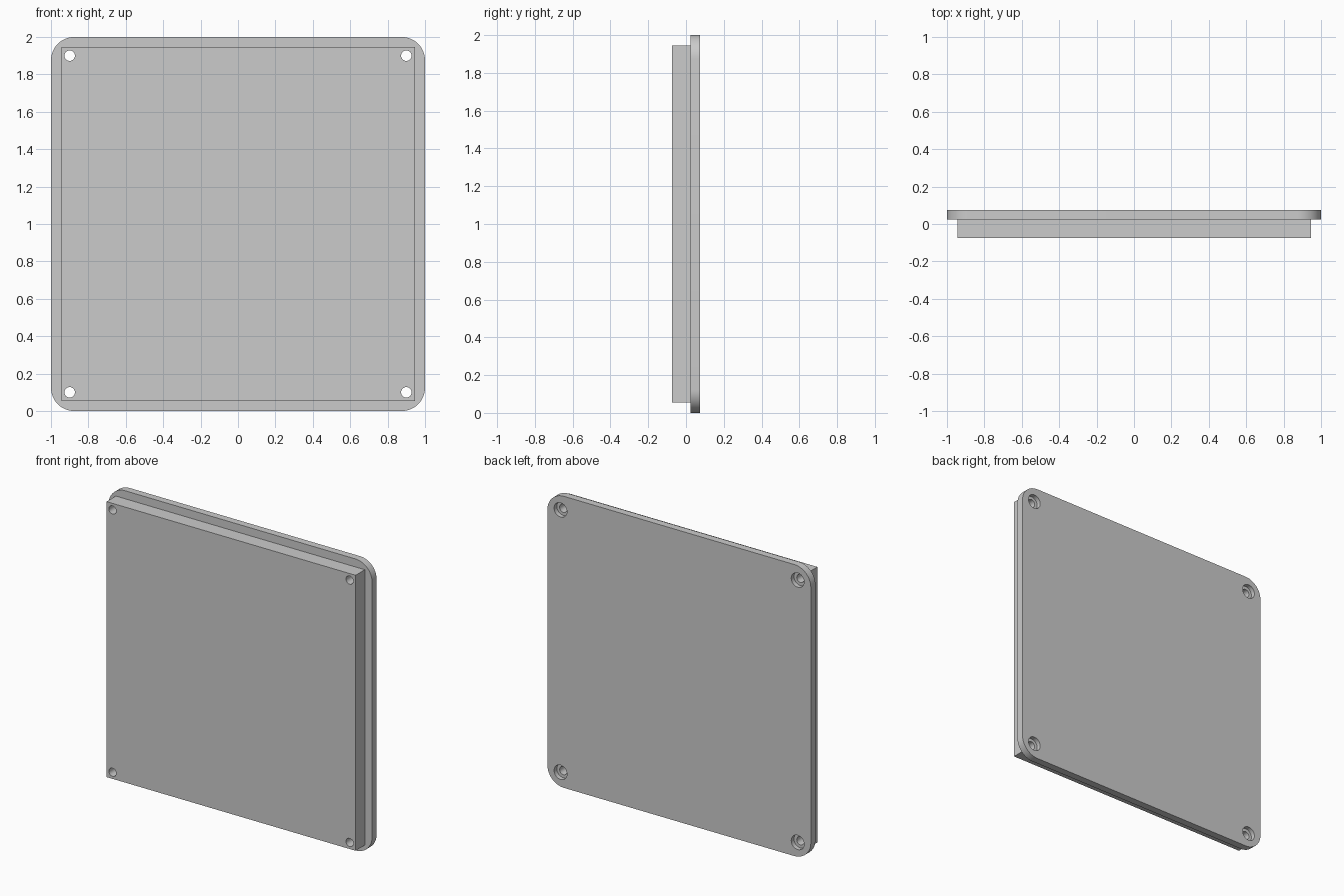
import bpy, bmesh, math

if "Cube" in bpy.data.objects:
    bpy.data.objects.remove(bpy.data.objects["Cube"])

FRONT, STEP, BACK = -0.075, 0.025, 0.075


def prism(name, outline, y0, y1):
    """Extrude an x/z outline from y0 to y1."""
    bm = bmesh.new()
    face = bm.faces.new([bm.verts.new((x, y0, z)) for x, z in outline])
    ext = bmesh.ops.extrude_face_region(bm, geom=[face])
    verts = [v for v in ext["geom"] if isinstance(v, bmesh.types.BMVert)]
    bmesh.ops.translate(bm, verts=verts, vec=(0, y1 - y0, 0))
    bmesh.ops.recalc_face_normals(bm, faces=bm.faces)
    mesh = bpy.data.meshes.new(name)
    bm.to_mesh(mesh)
    bm.free()
    obj = bpy.data.objects.new(name, mesh)
    bpy.context.collection.objects.link(obj)
    return obj


def circle(cx, cz, r, n=32):
    return [(cx + r * math.cos(2 * math.pi * i / n),
             cz + r * math.sin(2 * math.pi * i / n)) for i in range(n)]


def rounded_square(half, r, cz, seg=12):
    pts = []
    for k, (sx, sz) in enumerate([(1, 1), (-1, 1), (-1, -1), (1, -1)]):
        for i in range(seg + 1):
            a = math.pi / 2 * (k + i / seg)
            pts.append((sx * (half - r) + r * math.cos(a),
                        cz + sz * (half - r) + r * math.sin(a)))
    return pts


def boolean(target, tool, operation):
    tool.hide_render = True
    mod = target.modifiers.new("bool", 'BOOLEAN')
    mod.operation, mod.object, mod.solver = operation, tool, 'EXACT'
    bpy.context.view_layer.objects.active = target
    bpy.ops.object.modifier_apply(modifier=mod.name)
    bpy.data.objects.remove(tool)


# Rounded flange at the back, square-cornered block in front
cover = prism("cover_plate", rounded_square(1.0, 0.125, 1.0), STEP, BACK)
b = 0.945
block = prism("block", [(-b, 1 - b), (b, 1 - b), (b, 1 + b), (-b, 1 + b)],
              FRONT, STEP + 0.01)
boolean(cover, block, 'UNION')

# Corner screw holes, counterbored from the back
for x in (-0.9, 0.9):
    for z in (0.1, 1.9):
        boolean(cover, prism("hole", circle(x, z, 0.028), -0.2, 0.2), 'DIFFERENCE')
        boolean(cover, prism("bore", circle(x, z, 0.049), BACK - 0.03, 0.2), 'DIFFERENCE')

# Smooth the round walls, keep hard edges
bpy.ops.object.select_all(action='DESELECT')
cover.select_set(True)
bpy.context.view_layer.objects.active = cover
bpy.ops.object.shade_smooth_by_angle(angle=math.radians(30))
